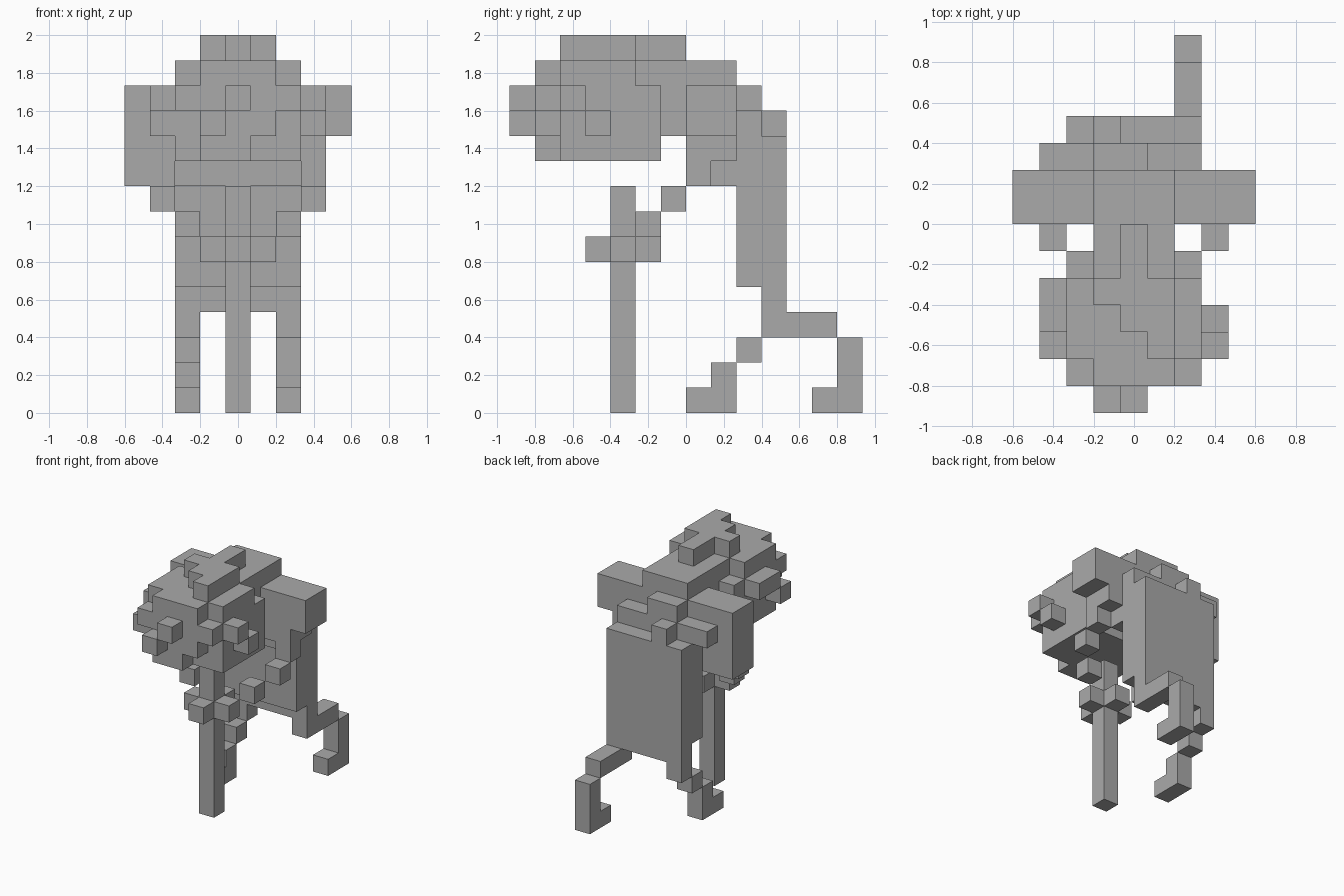
import bpy
import bmesh
from mathutils import Vector

cube = bpy.data.objects.get("Cube")
if cube:
    bpy.data.objects.remove(cube, do_unlink=True)

UNIT = 2 / 15                      # edge of one block
ORIGIN = Vector((-4.5, -7, 0))     # grid corner, in blocks

grey = bpy.data.materials.new("plain grey")
grey.use_nodes = True
grey.diffuse_color = (0.4, 0.4, 0.4, 1)
grey.node_tree.nodes["Principled BSDF"].inputs["Base Color"].default_value = grey.diffuse_color


def box(x, y, z):
    """Blocks filling inclusive ranges; a digit pair or a single index per axis."""
    spans = [(v, v) if isinstance(v, int) else v for v in (x, y, z)]
    a, b, c = [range(lo, hi + 1) for lo, hi in spans]
    return {(i, j, k) for i in a for j in b for k in c}


def mirror(cells):
    return cells | {(8 - i, j, k) for i, j, k in cells}


parts = {}
# Head with the uneven face layer, nose and ears
parts["head"] = box((2, 6), (2, 4), (10, 13)) | box((2, 6), 5, (10, 12)) | box((3, 5), 5, 13)
parts["face"] = (box((3, 5), 1, (10, 13)) - box(5, 1, 10)) | mirror(box(2, 1, 12))
parts["nose"] = box(4, 0, 12) | box(3, 0, 11)
parts["left_ear"] = box(7, 2, 12) | box(7, 3, 11)
parts["right_ear"] = box(1, 2, 11) | box(1, (3, 4), 12)
parts["hair_tuft"] = box(4, (3, 6), 14) | box(3, 4, 14) | box(5, (2, 4), 14)
# Body
parts["neck"] = box((3, 5), 6, (11, 13))
parts["torso"] = box((2, 6), 8, (9, 12)) | box((2, 6), 7, (10, 12)) | box((3, 5), (7, 8), 13)
parts["robe"] = box((2, 6), 9, (5, 10)) | box((2, 6), 10, (4, 10))
parts["hunch"] = box((1, 6), 9, 11) | box((3, 4), 9, 12) | box(3, 10, 11)
# Arms and hands
parts["left_arm"] = box((7, 8), (7, 8), (11, 12)) | box(7, (7, 8), 10) | box(7, 7, 9)
parts["right_arm"] = box((0, 1), (7, 8), (9, 12))
parts["forearms"] = mirror(box(1, 6, 8) | box(2, 5, 7))
parts["hands"] = mirror(box(3, 4, 6)) | box(4, 3, 6) | box(4, 5, 6)
parts["cane"] = box(4, 4, (0, 8))
# Legs
parts["left_leg"] = box(6, (10, 12), 3) | box(6, 13, (0, 2)) | box(6, 12, 0)
parts["right_leg"] = box(2, 10, 3) | box(2, 9, 2) | box(2, 8, (0, 1)) | box(2, 7, 0)

solid = set().union(*parts.values())


def build(name, cells):
    """Skin the blocks, leaving out faces hidden against any other block."""
    bm = bmesh.new()
    for cell in cells:
        centre = Vector(cell) + Vector((0.5, 0.5, 0.5)) + ORIGIN
        for axis in range(3):
            for side in (-1, 1):
                step = [0, 0, 0]
                step[axis] = side
                if tuple(c + s for c, s in zip(cell, step)) in solid:
                    continue
                n = Vector(step)
                u = Vector((n.y, n.z, n.x))
                v = n.cross(u)
                ring = [n + u + v, n - u + v, n - u - v, n + u - v]
                bm.faces.new([bm.verts.new((centre + p / 2) * UNIT) for p in ring])
    bmesh.ops.remove_doubles(bm, verts=bm.verts, dist=0.001)
    bmesh.ops.dissolve_limit(bm, angle_limit=0.01, verts=bm.verts, edges=bm.edges)
    mesh = bpy.data.meshes.new(name)
    bm.to_mesh(mesh)
    bm.free()
    mesh.materials.append(grey)
    bpy.context.collection.objects.link(bpy.data.objects.new(name, mesh))


for part, blocks in parts.items():
    build(part, blocks)
